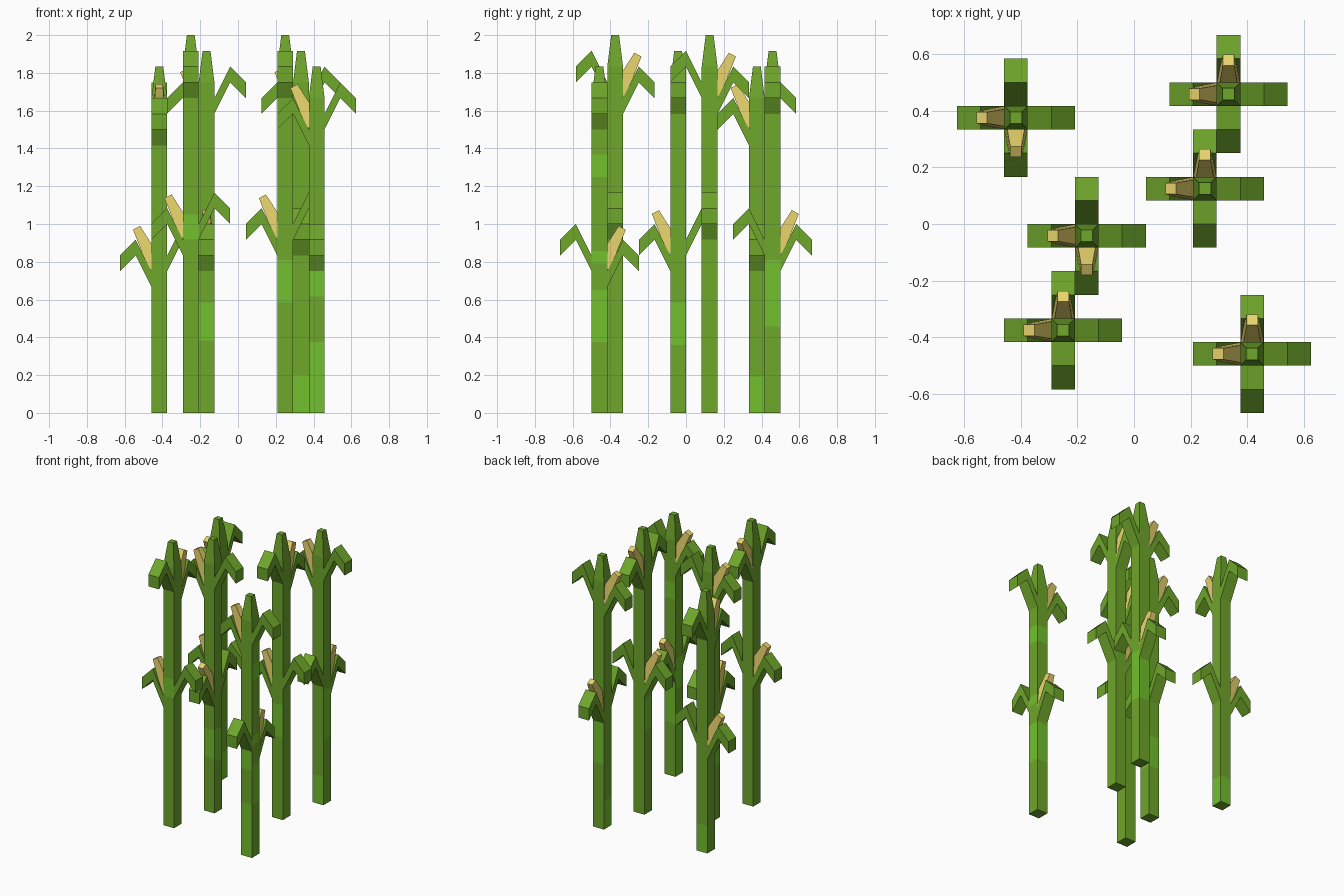
import bpy
import bmesh
from mathutils import Vector

if "Cube" in bpy.data.objects:
    bpy.data.objects.remove(bpy.data.objects["Cube"])

U = 1 / 12  # modelling unit: one stalk width


def material(name, rgb):
    m = bpy.data.materials.new(name)
    m.diffuse_color = (*rgb, 1)
    m.use_nodes = True
    m.node_tree.nodes["Principled BSDF"].inputs["Base Color"].default_value = m.diffuse_color
    return m


GREEN = material("leaf green", (0.158, 0.385, 0.024))
LIGHT = material("light green", (0.168, 0.530, 0.026))
YELLOW = material("corn yellow", (0.800, 0.650, 0.150))


def make(name, verts, faces, mats, loc):
    me = bpy.data.meshes.new(name)
    me.from_pydata([Vector(v) * U for v in verts], [], faces)
    for m in mats:
        me.materials.append(m)
    bm = bmesh.new()
    bm.from_mesh(me)
    bmesh.ops.recalc_face_normals(bm, faces=bm.faces)
    bm.to_mesh(me)
    bm.free()
    ob = bpy.data.objects.new(name, me)
    ob.location = Vector(loc) * U
    bpy.context.collection.objects.link(ob)
    return ob


def side_prism(name, profile, widths, apex, d, mat, loc):
    """Extrude an (outward, height) profile sideways, pointing along d."""
    n = len(profile)
    verts = []
    for s in (-1, 1):
        for (r, z), w in zip(profile, widths):
            verts.append((d[0] * r - d[1] * s * w, d[1] * r + d[0] * s * w, apex + z))
    faces = [(i, i + n, (i + 1) % n + n, (i + 1) % n) for i in range(n)]
    # a bent leaf has two convex halves per side
    caps = [(0, 1, 4, 5), (1, 2, 3, 4)] if n == 6 else [tuple(range(n))]
    for c in caps:
        faces.append(c)
        faces.append(tuple(i + n for i in reversed(c)))
    return make(name, verts, faces, [mat], loc)


LEAF = [(0.5, -2), (1.5, 0), (2.5, -1), (2.5, -2), (1.5, -1), (0.5, -3)]
COB = [(-0.1, -1.2), (1.22, 0.88), (1.67, 0.64), (0.62, -2.0)]


def stalk(height, front, side, loc):
    """Square stalk with tapered tip; light bands on chosen side faces."""
    cuts = sorted({0, height - 2, *[z for b in front + side for z in b]})
    rings = [(z, 0.5) for z in cuts] + [(height, 0.25)]
    verts = [(x * h, y * h, z) for z, h in rings
             for x, y in ((-1, -1), (1, -1), (1, 1), (-1, 1))]
    faces = [(3, 2, 1, 0)]
    light = [0]
    for k in range(len(rings) - 1):
        mid = (rings[k][0] + rings[k + 1][0]) / 2
        for i in range(4):
            j = (i + 1) % 4
            faces.append((4 * k + i, 4 * k + j, 4 * k + 4 + j, 4 * k + 4 + i))
            bands = front if i in (0, 3) else side
            light.append(int(any(a < mid < b for a, b in bands)))
    t = 4 * (len(rings) - 1)
    faces.append((t, t + 1, t + 2, t + 3))
    light.append(0)
    ob = make("stalk", verts, faces, [GREEN, LIGHT], loc)
    for p, m in zip(ob.data.polygons, light):
        p.material_index = m


W, E, N, S = (-1, 0), (1, 0), (0, 1), (0, -1)

# x, y, height, upper cob side, lower cob side, light bands on front and side
PLANTS = [
    (-5, 4.5, 22, S, W, [], [(0, 2.3)]),
    (4, 5.5, 23, W, N, [(0, 2.4)], [(5.5, 9.7)]),
    (3, 1.5, 24, N, W, [(7, 9.7)], []),
    (-2, -0.5, 23, W, S, [(4.6, 7)], [(4.3, 7)]),
    (-3, -4.5, 24, N, W, [(11, 12.6)], []),
    (5, -5.5, 22, W, N, [(0, 4.5), (7.4, 10)], [(4.5, 7.8), (9.5, 10.3), (15, 16.4)]),
]

for x, y, h, upper, lower, front, side in PLANTS:
    loc = (x, y, 0)
    stalk(h, front, side, loc)
    for level, d, apex in (("upper", upper, h - 1), ("lower", lower, h - 10)):
        back = (-d[0], -d[1])
        # the leaf behind the cob sits one unit lower than the opposite leaf
        side_prism(level + "_high_leaf", LEAF, [0.5] * 6, apex, back, GREEN, loc)
        side_prism(level + "_cob_leaf", LEAF, [0.5] * 6, apex - 1, d, GREEN, loc)
        side_prism(level + "_cob", COB, [0.47, 0.24, 0.24, 0.47], apex - 1, d, YELLOW, loc)
